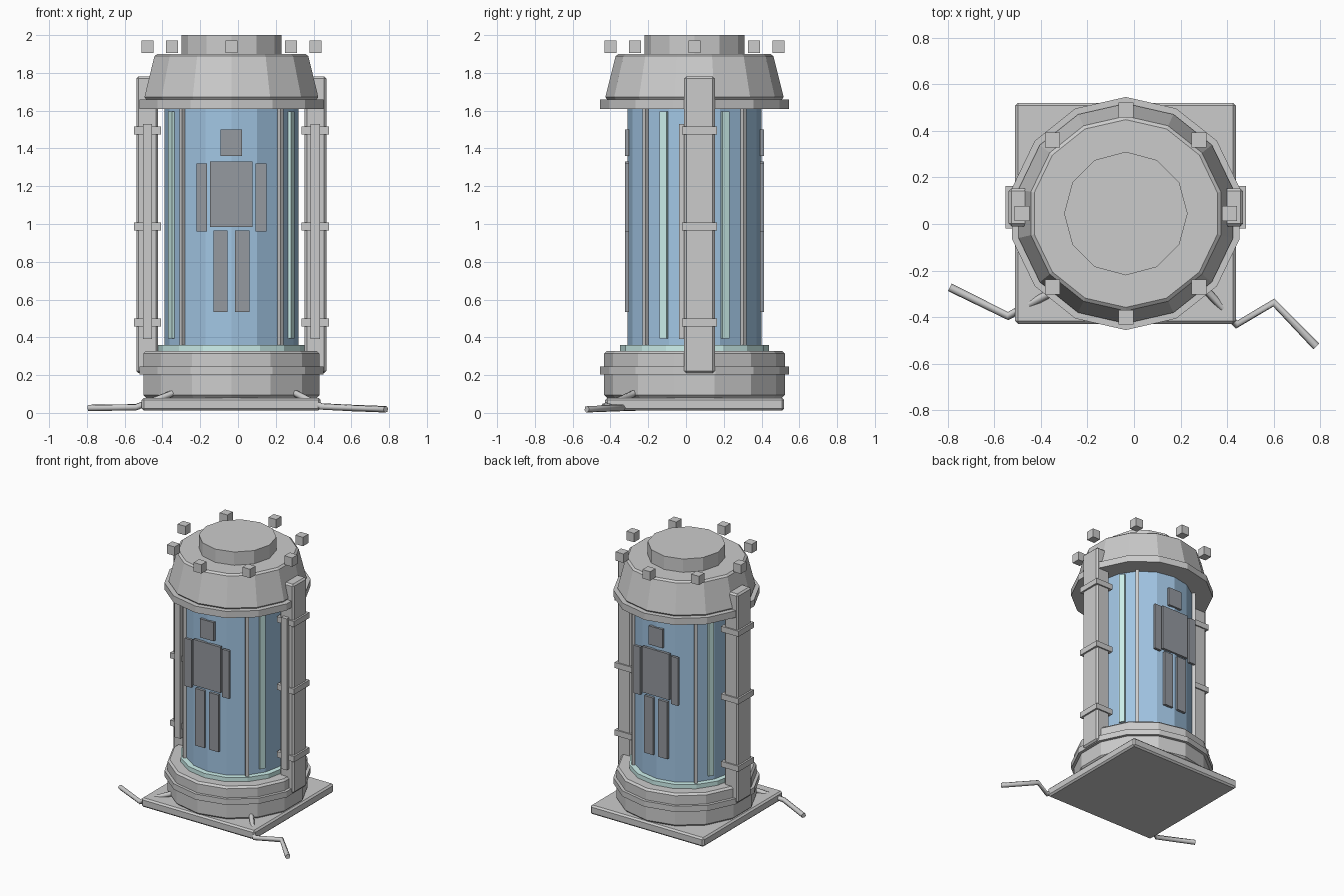
import bpy, bmesh
from math import sin, cos, radians
from mathutils import Matrix, Vector

if "Cube" in bpy.data.objects:
    bpy.data.objects.remove(bpy.data.objects["Cube"])

CX, CY = -0.035, 0.045          # axis of the tank


def material(name, rgb):
    m = bpy.data.materials.new(name)
    m.diffuse_color = (*rgb, 1)
    m.use_nodes = True
    m.node_tree.nodes["Principled BSDF"].inputs["Base Color"].default_value = m.diffuse_color
    return m


BLUE = material("blue_glass", (0.36, 0.56, 0.77))
TEAL = material("teal_light", (0.62, 0.88, 0.85))
DARK = material("dark_figure", (0.30, 0.32, 0.35))


def finish(name, bm, mat=None, bevel=0):
    me = bpy.data.meshes.new(name)
    bm.to_mesh(me)
    bm.free()
    ob = bpy.data.objects.new(name, me)
    bpy.context.collection.objects.link(ob)
    if mat:
        me.materials.append(mat)
    if bevel:
        b = ob.modifiers.new("bevel", 'BEVEL')
        b.width, b.segments = bevel, 1
        b.limit_method, b.angle_limit = 'ANGLE', radians(40)
    return ob


def drum(name, r1, r2, z0, z1, sides=14, mat=None, bevel=0):
    bm = bmesh.new()
    bmesh.ops.create_cone(bm, cap_ends=True, segments=sides, radius1=r1, radius2=r2,
                          depth=z1 - z0,
                          matrix=Matrix.Translation((CX, CY, (z0 + z1) / 2)))
    return finish(name, bm, mat, bevel)


def box(name, x, y, z, mat=None, bevel=0):
    """Box from (min, max) ranges."""
    bm = bmesh.new()
    c = [(a + b) / 2 for a, b in (x, y, z)]
    s = [b - a for a, b in (x, y, z)]
    bmesh.ops.create_cube(bm, size=1, matrix=Matrix.Translation(c) @ Matrix.Diagonal((*s, 1)))
    return finish(name, bm, mat, bevel)


def strip(name, angle, r, thick, width, z0, z1, mat=None):
    """Upright bar on the tank wall, turned to face outwards."""
    bm = bmesh.new()
    a = radians(angle)
    m = (Matrix.Translation((CX + r * cos(a), CY + r * sin(a), (z0 + z1) / 2))
         @ Matrix.Rotation(a, 4, 'Z') @ Matrix.Diagonal((thick, width, z1 - z0, 1)))
    bmesh.ops.create_cube(bm, size=1, matrix=m)
    return finish(name, bm, mat)


def pipe(name, pts, radius):
    cu = bpy.data.curves.new(name, 'CURVE')
    cu.dimensions = '3D'
    cu.bevel_depth, cu.bevel_resolution, cu.use_fill_caps = radius, 1, True
    sp = cu.splines.new('POLY')
    sp.points.add(len(pts) - 1)
    for p, co in zip(sp.points, pts):
        p.co = (*co, 1)
    ob = bpy.data.objects.new(name, cu)
    bpy.context.collection.objects.link(ob)
    bpy.ops.object.select_all(action='DESELECT')
    bpy.context.view_layer.objects.active = ob
    ob.select_set(True)
    bpy.ops.object.convert(target='MESH')


# base
box("floor_plate", (-0.51, 0.437), (-0.428, 0.52), (0.012, 0.08), bevel=0.012)
drum("base_drum", 0.478, 0.478, 0.08, 0.328, bevel=0.014)
drum("base_collar", 0.50, 0.50, 0.203, 0.246)
drum("base_light_ring", 0.394, 0.394, 0.32, 0.36, 16, TEAL)

# tank
drum("glass_tank", 0.355, 0.355, 0.35, 1.62, 16, BLUE)
for i in range(4):
    strip(f"tank_mullion_{i}", 45 + 90 * i, 0.368, 0.022, 0.022, 0.35, 1.62)
for i, a in enumerate((27, 153, 207, 333)):
    strip(f"tank_light_{i}", a, 0.354, 0.022, 0.042, 0.395, 1.595, TEAL)

# lid
drum("lid_collar", 0.50, 0.50, 1.61, 1.66)
drum("lid_dome", 0.475, 0.415, 1.66, 1.90, bevel=0.012)
drum("lid_cap", 0.265, 0.265, 1.89, 2.0, 12)
for i in range(8):
    a = radians(45 * i)
    x, y = CX + 0.445 * cos(a), CY + 0.445 * sin(a)
    box(f"lid_stud_{i}", (x - 0.032, x + 0.032), (y - 0.032, y + 0.032), (1.905, 1.972))

# side posts with clamps and front rails
for side, s in (("left", -1), ("right", 1)):
    def span(a, b):
        return tuple(sorted((CX + s * a, CX + s * b)))
    box(f"{side}_post", span(0.388, 0.503), (-0.01, 0.153), (0.21, 1.782), bevel=0.012)
    box(f"{side}_rail", span(0.42, 0.468), (-0.038, 0.0), (0.39, 1.53))
    for k, z in enumerate((0.478, 0.986, 1.495)):
        box(f"{side}_clamp_{k}", span(0.372, 0.516), (-0.02, 0.163), (z - 0.021, z + 0.021))

# figure panels on front and back: (x centre, half width, z min, z max)
FIGURE = {"head": (0, 0.057, 1.36, 1.50), "torso": (0, 0.113, 0.985, 1.33),
          "left_arm": (-0.157, 0.029, 0.96, 1.32), "right_arm": (0.157, 0.029, 0.96, 1.32),
          "left_leg": (-0.058, 0.038, 0.535, 0.965), "right_leg": (0.058, 0.038, 0.535, 0.965)}
for face, s in (("front", -1), ("back", 1)):
    y = tuple(sorted((CY + s * 0.347, CY + s * 0.367)))
    for part, (x, w, z0, z1) in FIGURE.items():
        box(f"{face}_{part}_panel", (CX + x - w, CX + x + w), y, (z0, z1), DARK)

# hoses running out over the floor
pipe("left_hose", [(-0.33, -0.28, 0.11), (-0.54, -0.395, 0.03), (-0.79, -0.272, 0.026)], 0.018)
pipe("right_hose", [(0.29, -0.26, 0.11), (0.44, -0.432, 0.034), (0.60, -0.337, 0.026),
                    (0.782, -0.525, 0.019)], 0.018)
